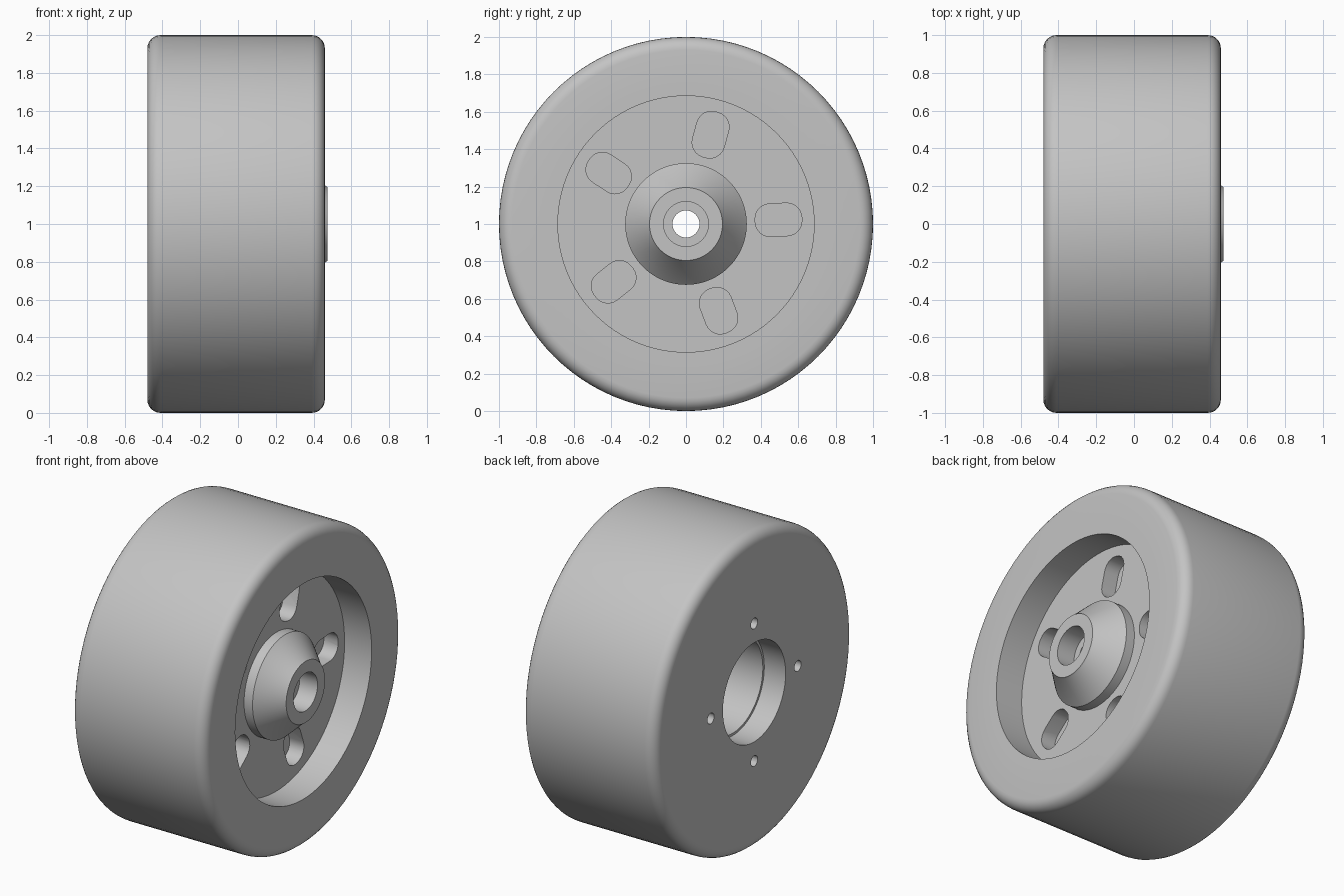
import bpy, bmesh, math
from mathutils import Matrix, Vector

cube = bpy.data.objects.get("Cube")
if cube:
    bpy.data.objects.remove(cube, do_unlink=True)

SEGMENTS = 96
BACK, FRONT, FLOOR = -0.48, 0.46, 0.27   # main planes along the axle (x)
CENTRE = Matrix.Translation((0, 0, 1))

grey = bpy.data.materials.new("plain grey")
grey.use_nodes = True
colour = (0.55, 0.55, 0.55, 1)
grey.diffuse_color = colour
grey.node_tree.nodes["Principled BSDF"].inputs["Base Color"].default_value = colour


def make_object(name, bm):
    bmesh.ops.recalc_face_normals(bm, faces=bm.faces)
    bmesh.ops.transform(bm, matrix=CENTRE, verts=bm.verts)
    mesh = bpy.data.meshes.new(name)
    bm.to_mesh(mesh)
    bm.free()
    mesh.materials.append(grey)
    obj = bpy.data.objects.new(name, mesh)
    bpy.context.collection.objects.link(obj)
    return obj


def lathe(name, profile):
    """Spin a closed (x, radius) outline around the x axis."""
    bm = bmesh.new()
    rings = []
    for i in range(SEGMENTS):
        a = math.tau * i / SEGMENTS
        rings.append([bm.verts.new((x, r * math.cos(a), r * math.sin(a)))
                      for x, r in profile])
    n = len(profile)
    for i, ring in enumerate(rings):
        after = rings[(i + 1) % SEGMENTS]
        for j in range(n):
            k = (j + 1) % n
            bm.faces.new((ring[j], ring[k], after[k], after[j]))
    return make_object(name, bm)


def arc(cx, cy, radius, start, steps=6):
    """Quarter circle, counter-clockwise from the start angle in degrees."""
    angles = [math.radians(start + 90 * i / steps) for i in range(steps + 1)]
    return [(cx + radius * math.cos(a), cy + radius * math.sin(a)) for a in angles]


def add_prism(bm, outline, x0, x1, turn):
    """Extrude a (y, z) outline along x and turn it about the axle."""
    spin = Matrix.Rotation(turn, 3, 'X')
    ends = [[bm.verts.new(spin @ Vector((x, y, z))) for y, z in outline]
            for x in (x0, x1)]
    for end in ends:
        bm.faces.new(end)
    for i in range(len(outline)):
        j = (i + 1) % len(outline)
        bm.faces.new((ends[0][i], ends[0][j], ends[1][j], ends[1][i]))


def activate(obj):
    bpy.ops.object.select_all(action='DESELECT')
    obj.select_set(True)
    bpy.context.view_layer.objects.active = obj


def rounded_rect(cx, half_y, half_z, radius):
    y, z = half_y - radius, half_z - radius
    corners = [(y, z, 0), (-y, z, 90), (-y, -z, 180), (y, -z, 270)]
    return [p for a, b, s in corners for p in arc(cx + a, b, radius, s)]


# Tyre: thick band with rounded shoulders
fillet, seat = 0.07, 0.74
tyre = lathe("tyre", [(BACK, seat), (FRONT, seat)]
             + arc(FRONT - fillet, 1 - fillet, fillet, 0)
             + arc(BACK + fillet, 1 - fillet, fillet, 90))

# Wheel: dished front, conical hub with stepped bore, open pocket at the back
wheel = lathe("wheel_and_hub", [
    (BACK, seat), (FRONT, seat), (FRONT, 0.685), (FLOOR, 0.685),
    (FLOOR, 0.325), (0.33, 0.325), (0.465, 0.2), (0.475, 0.195),
    (0.475, 0.12), (0.35, 0.12), (0.35, 0.072), (0.2, 0.072),
    (0.2, 0.3), (-0.33, 0.3), (-0.33, 0.315), (BACK, 0.315)])

# Cutters: five rounded slots in the dish and four bolt holes in the back
bm = bmesh.new()
slot = rounded_rect(0.495, 0.125, 0.0875, 0.08)
for i in range(5):
    add_prism(bm, slot, FLOOR - 0.1, FLOOR + 0.05, math.radians(2.6 + 72 * i))
hole = [(0.437 + 0.034 * math.cos(math.tau * i / 24),
         0.034 * math.sin(math.tau * i / 24)) for i in range(24)]
for i in range(4):
    add_prism(bm, hole, BACK - 0.05, BACK + 0.15, math.tau * i / 4)
cutter = make_object("opening_cutter", bm)
cutter.hide_render = True

cut = wheel.modifiers.new("openings", 'BOOLEAN')
cut.operation = 'DIFFERENCE'
cut.solver = 'EXACT'
cut.object = cutter
activate(wheel)
bpy.ops.object.modifier_apply(modifier=cut.name)
bpy.data.objects.remove(cutter, do_unlink=True)

# Smooth the round surfaces, keep machined edges crisp
for part in (tyre, wheel):
    activate(part)
    bpy.ops.object.shade_smooth_by_angle(angle=math.radians(30))
